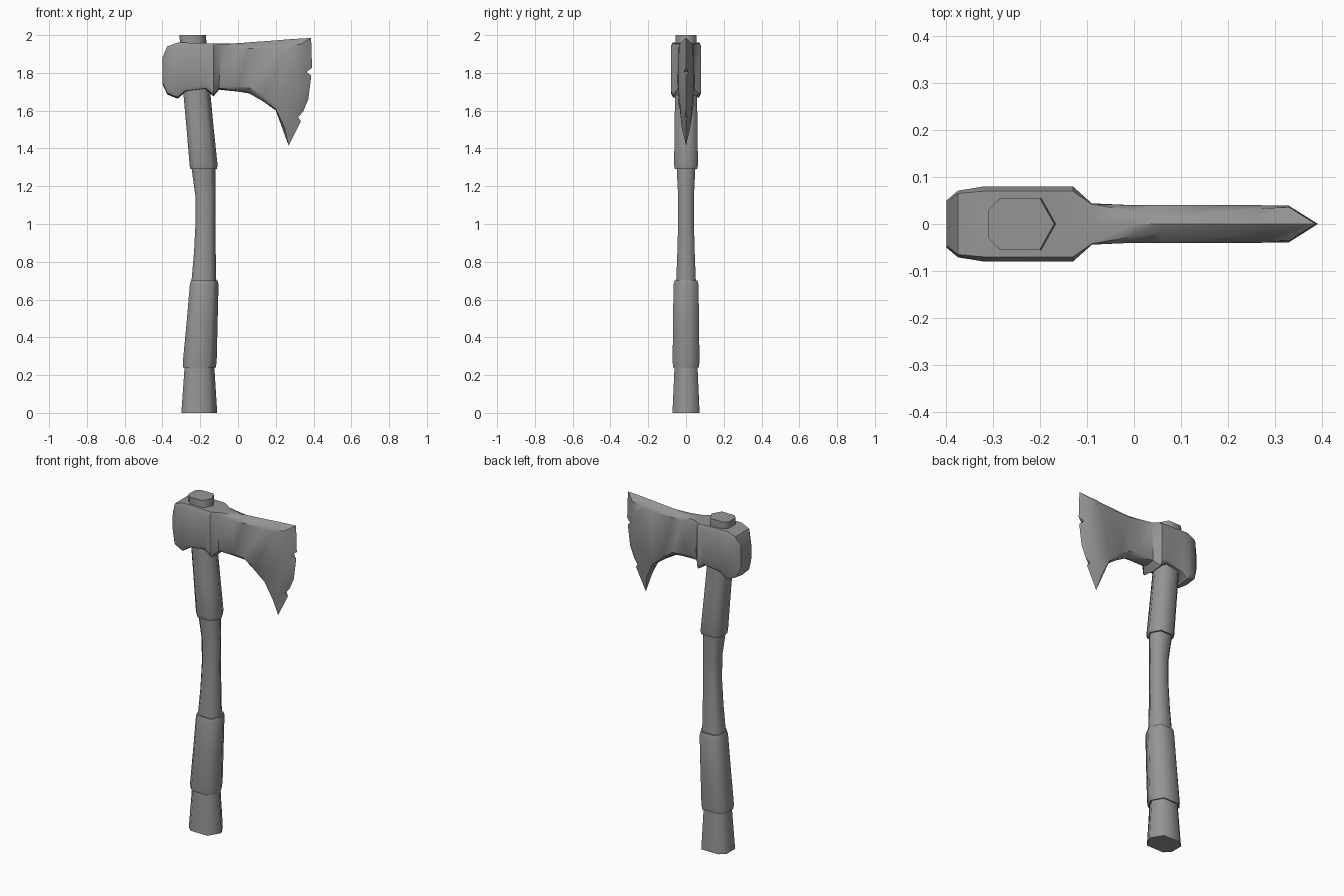
import bpy, bmesh, math

cube = bpy.data.objects.get("Cube")
if cube:
    bpy.data.objects.remove(cube, do_unlink=True)

grey = bpy.data.materials.new("plain grey")
grey.use_nodes = True
COLOUR = (0.30, 0.30, 0.30, 1)
grey.diffuse_color = COLOUR
grey.node_tree.nodes["Principled BSDF"].inputs["Base Color"].default_value = COLOUR


def finish(bm, name, angle):
    """Clean the mesh, make the object and smooth its shallow edges."""
    bmesh.ops.remove_doubles(bm, verts=bm.verts, dist=0.0005)
    bmesh.ops.triangulate(bm, faces=[f for f in bm.faces if len(f.verts) > 4])
    bmesh.ops.recalc_face_normals(bm, faces=bm.faces)
    mesh = bpy.data.meshes.new(name)
    bm.to_mesh(mesh)
    bm.free()
    mesh.materials.append(grey)
    obj = bpy.data.objects.new(name, mesh)
    bpy.context.collection.objects.link(obj)
    bpy.ops.object.select_all(action='DESELECT')
    obj.select_set(True)
    bpy.context.view_layer.objects.active = obj
    bpy.ops.object.shade_smooth_by_angle(angle=math.radians(angle))


def bridge(bm, rings):
    for a, b in zip(rings, rings[1:]):
        for i in range(len(a)):
            j = (i + 1) % len(a)
            bm.faces.new((a[i], a[j], b[j], b[i]))


# Handle: seven-sided section, pointed toward the blade (height, back, front, half depth)
SECTION = [(0, .55), (.18, 1), (.78, 1), (1, 0), (.78, -1), (.18, -1), (0, -.55)]
handle = [
    (0, -.30, -.11, .072), (.24, -.283, -.125, .061),
    (.24, -.29, -.118, .068), (.27, -.292, -.113, .071),
    (.48, -.272, -.108, .069), (.68, -.255, -.103, .066), (.70, -.25, -.108, .061),
    (.70, -.246, -.115, .052), (.85, -.233, -.118, .046), (1.0, -.225, -.12, .042),
    (1.15, -.226, -.118, .042), (1.29, -.245, -.12, .049),
    (1.29, -.252, -.112, .059), (1.31, -.256, -.108, .063),
    (1.5, -.272, -.128, .061), (1.7, -.29, -.147, .058), (2.0, -.31, -.17, .055)]
bm = bmesh.new()
rings = [[bm.verts.new((back + u * (front - back), v * depth, z)) for u, v in SECTION]
         for z, back, front, depth in handle]
bridge(bm, rings)
bm.faces.new(rings[0])
bm.faces.new(rings[-1])
finish(bm, "handle", 70)

# Head stations: top x, bottom x, top half width, side half width, ridge z, top z, bottom z
stations = [
    (-.40, -.40, .045, .05, 1.88, 1.88, 1.745),
    (-.375, -.375, .065, .071, 1.94, 1.94, 1.69),
    (-.32, -.32, .07, .08, 1.96, 1.96, 1.667),
    (-.28, -.28, .07, .08, 1.96, 1.96, 1.70),
    (-.17, -.17, .07, .08, 1.957, 1.957, 1.715),
    (-.13, -.13, .07, .08, 1.955, 1.955, 1.68),
    (-.09, -.10, .042, .044, 1.955, 1.953, 1.715),
    (0, 0, .027, .04, 1.957, 1.95, 1.705),
    (.06, .06, .018, .04, 1.962, 1.95, 1.695),
    (.20, .13, .028, .04, 1.972, 1.95, 1.655),
    (.27, .20, .033, .04, 1.978, 1.95, 1.605)]
bm = bmesh.new()


def head_ring(half):
    """Mirror a half section that runs from the top ridge to the bottom ridge."""
    other = [(x, -y, z) for x, y, z in half[-2:0:-1]]
    return [bm.verts.new(p) for p in half + other]


rings = []
for xt, xb, yt, ys, ridge, top, bottom in stations:
    rings.append(head_ring([
        (xt, 0, ridge), (xt, yt, top), (xt, ys, top - .02),
        (xb, ys, bottom + .025), (xb, yt, bottom + .004), (xb, 0, bottom - .004)]))

# Cheek line, where the ground bevel begins
cheek = [(.33, .036, 1.95), (.33, .039, 1.87), (.325, .039, 1.70), (.247, .022, 1.51)]
edge_top, edge_tip = (.387, 0, 1.985), (.268, 0, 1.415)
rings.append(head_ring([edge_top] + cheek + [edge_tip]))
bridge(bm, rings)
bm.faces.new(rings[0])

# Cutting edge from tip to top, with two chips that have some thickness
edge = [edge_tip, (.333, 0, 1.545), (.318, .008, 1.565), (.345, 0, 1.595),
        (.372, 0, 1.66), (.388, 0, 1.785), (.364, .012, 1.805), (.392, 0, 1.828), edge_top]
sides = []
for s in (1, -1):
    line = [bm.verts.new((x, s * y, z)) for x, y, z in edge]
    bevel = [bm.verts.new((x, s * y, z)) for x, y, z in cheek]
    bm.faces.new(line + bevel)
    sides.append(line)
for i, (a, b) in enumerate(zip(edge, edge[1:])):
    if a[1] or b[1]:
        bm.faces.new((sides[0][i], sides[0][i + 1], sides[1][i + 1], sides[1][i]))
finish(bm, "axe_head", 32)
